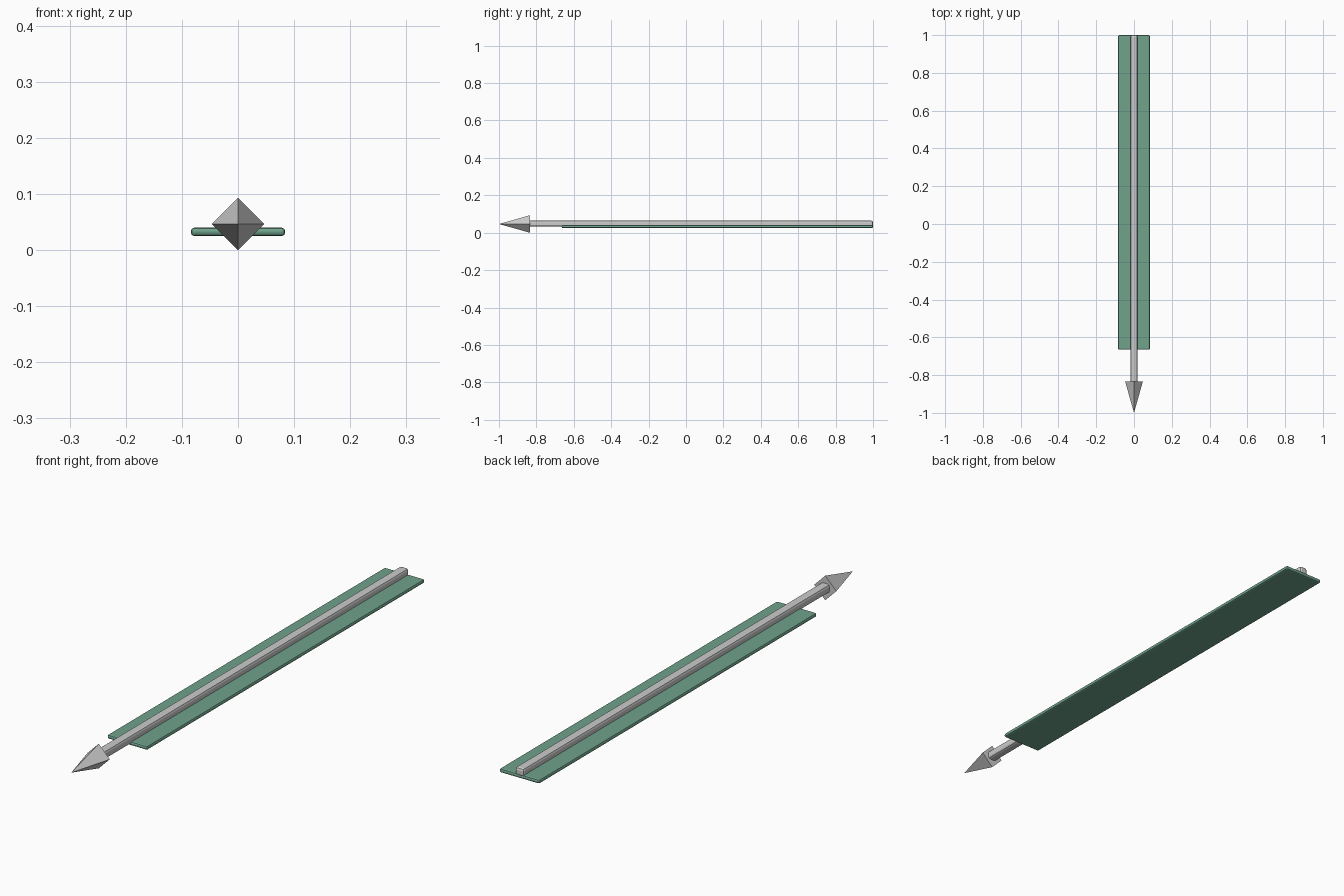
import bpy, math

if "Cube" in bpy.data.objects:
    bpy.data.objects.remove(bpy.data.objects["Cube"])

def material(name, color):
    m = bpy.data.materials.new(name)
    m.diffuse_color = color
    m.use_nodes = True
    m.node_tree.nodes["Principled BSDF"].inputs["Base Color"].default_value = m.diffuse_color
    return m

green = material("green", (0.16, 0.36, 0.26, 1))

def rounded_bar(name, x, y0, y1, z0, z1, bevel, segments, mat=None):
    bpy.ops.mesh.primitive_cube_add(size=1, location=(0, (y0 + y1) / 2, (z0 + z1) / 2))
    o = bpy.context.object
    o.name = name
    o.scale = (2 * x, y1 - y0, z1 - z0)
    bpy.ops.object.transform_apply(location=False, rotation=False, scale=True)
    b = o.modifiers.new("edge", 'BEVEL')
    b.width, b.segments = bevel, segments
    if mat:
        o.data.materials.append(mat)
    return o

# flat backing plate and the shaft lying on it
rounded_bar("plate", 0.084, -0.665, 1.0, 0.025, 0.04, 0.006, 2, green)
rounded_bar("shaft", 0.018, -0.845, 1.0, 0.032, 0.064, 0.009, 2)

# four-sided pointed head facing the front
bpy.ops.mesh.primitive_cone_add(vertices=4, radius1=0.0465, radius2=0, depth=0.165,
                                location=(0, -0.9175, 0.0465),
                                rotation=(math.pi / 2, 0, 0))
bpy.context.object.name = "arrowhead"
